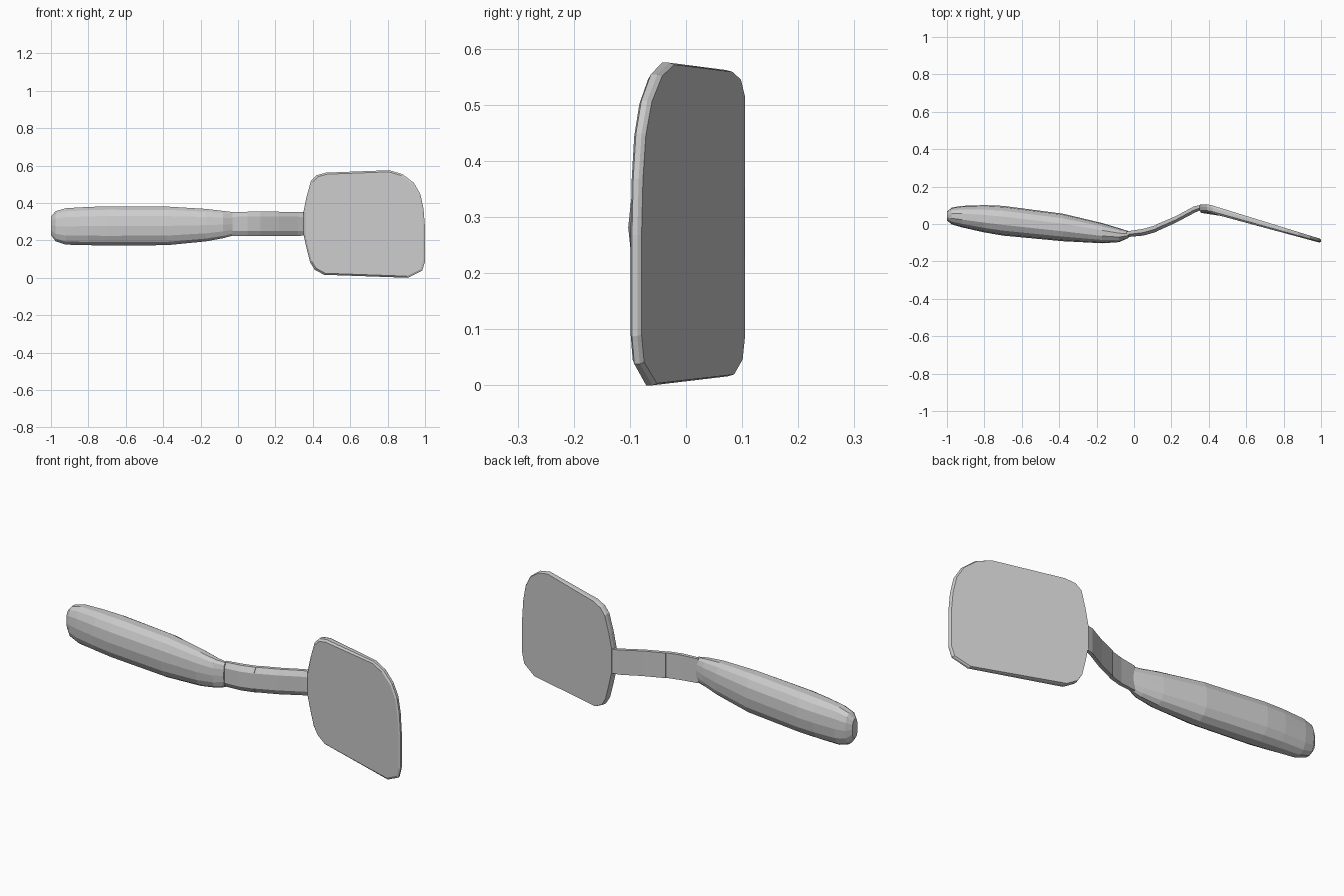
import bpy, bmesh
from math import cos, sin, pi, copysign

if "Cube" in bpy.data.objects:
    bpy.data.objects.remove(bpy.data.objects["Cube"])


def make(name, rings):
    """Skin a list of equal-length vertex rings and cap both ends."""
    bm = bmesh.new()
    loops = [[bm.verts.new(p) for p in ring] for ring in rings]
    n = len(loops[0])
    for a, b in zip(loops, loops[1:]):
        for i in range(n):
            j = (i + 1) % n
            bm.faces.new((a[i], a[j], b[j], b[i]))
    bm.faces.new(loops[0])
    bm.faces.new(loops[-1])
    bmesh.ops.recalc_face_normals(bm, faces=bm.faces)
    mesh = bpy.data.meshes.new(name)
    bm.to_mesh(mesh)
    bm.free()
    ob = bpy.data.objects.new(name, mesh)
    bpy.context.collection.objects.link(ob)
    return ob


def oval(x, y0, y1, z0, z1, sides=14):
    """Slightly squared oval section across the handle."""
    def sq(v):
        return copysign(abs(v) ** 0.85, v)
    ring = []
    for k in range(sides):
        a = 2 * pi * k / sides
        ring.append((x, (y0 + y1) / 2 + sq(cos(a)) * (y1 - y0) / 2,
                     (z0 + z1) / 2 + sq(sin(a)) * (z1 - z0) / 2))
    return ring


def strap(x, y0, y1, half):
    """Neck section: flat back, chamfered front."""
    zc, ym = 0.29, y0 + 0.45 * (y1 - y0)
    return [(x, y1, zc - half), (x, y1, zc + half), (x, ym, zc + half),
            (x, y0, zc + half * 0.6), (x, y0, zc - half * 0.6), (x, ym, zc - half)]


# Handle: rounded butt, long grip, taper into the neck
make("handle", [oval(*s) for s in (
    (-1.0, 0.02, 0.065, 0.23, 0.33),
    (-0.975, -0.002, 0.088, 0.195, 0.36),
    (-0.92, -0.018, 0.097, 0.177, 0.376),
    (-0.80, -0.045, 0.101, 0.174, 0.383),
    (-0.70, -0.062, 0.097, 0.172, 0.386),
    (-0.38, -0.092, 0.055, 0.174, 0.385),
    (-0.17, -0.103, 0.005, 0.195, 0.372),
    (-0.08, -0.097, -0.022, 0.212, 0.361),
    (-0.03, -0.075, -0.038, 0.225, 0.355))])

# Neck: collar and cranked strap
make("neck_collar", [strap(*s) for s in (
    (-0.04, -0.070, -0.040, 0.063),
    (0.05, -0.062, -0.026, 0.065),
    (0.12, -0.042, -0.006, 0.065))])
make("neck_strap", [strap(*s) for s in (
    (0.12, -0.040, -0.002, 0.065),
    (0.22, 0.005, 0.040, 0.065),
    (0.32, 0.058, 0.094, 0.064),
    (0.37, 0.082, 0.105, 0.062))])

# Blade: outline in x-z, tilted and thinning toward the tip
outline = [(0.35, 0.355), (0.365, 0.43), (0.39, 0.52), (0.42, 0.55), (0.47, 0.564),
           (0.81, 0.577), (0.88, 0.556), (0.94, 0.51), (0.975, 0.45), (0.992, 0.37),
           (1.0, 0.27), (1.0, 0.09), (0.985, 0.04), (0.91, 0.002), (0.46, 0.018),
           (0.41, 0.045), (0.385, 0.085), (0.365, 0.165), (0.35, 0.235)]


def blade_ring(depth, inset):
    ring = []
    for x, z in outline:
        px = x + (0.675 - x) * inset
        pz = z + (0.29 - z) * inset
        back = 0.105 - 0.309 * max(px - 0.4, 0)
        thick = 0.044 - 0.038 * (px - 0.4)
        ring.append((px, back - thick * depth, pz))
    return ring


make("blade", [blade_ring(0, 0.012), blade_ring(0.3, 0),
               blade_ring(0.75, 0), blade_ring(1, 0.03)])

# Settle the whole tool on the ground plane
low = min(v.co.z for o in bpy.data.objects for v in o.data.vertices)
for o in bpy.data.objects:
    o.location.z -= low
